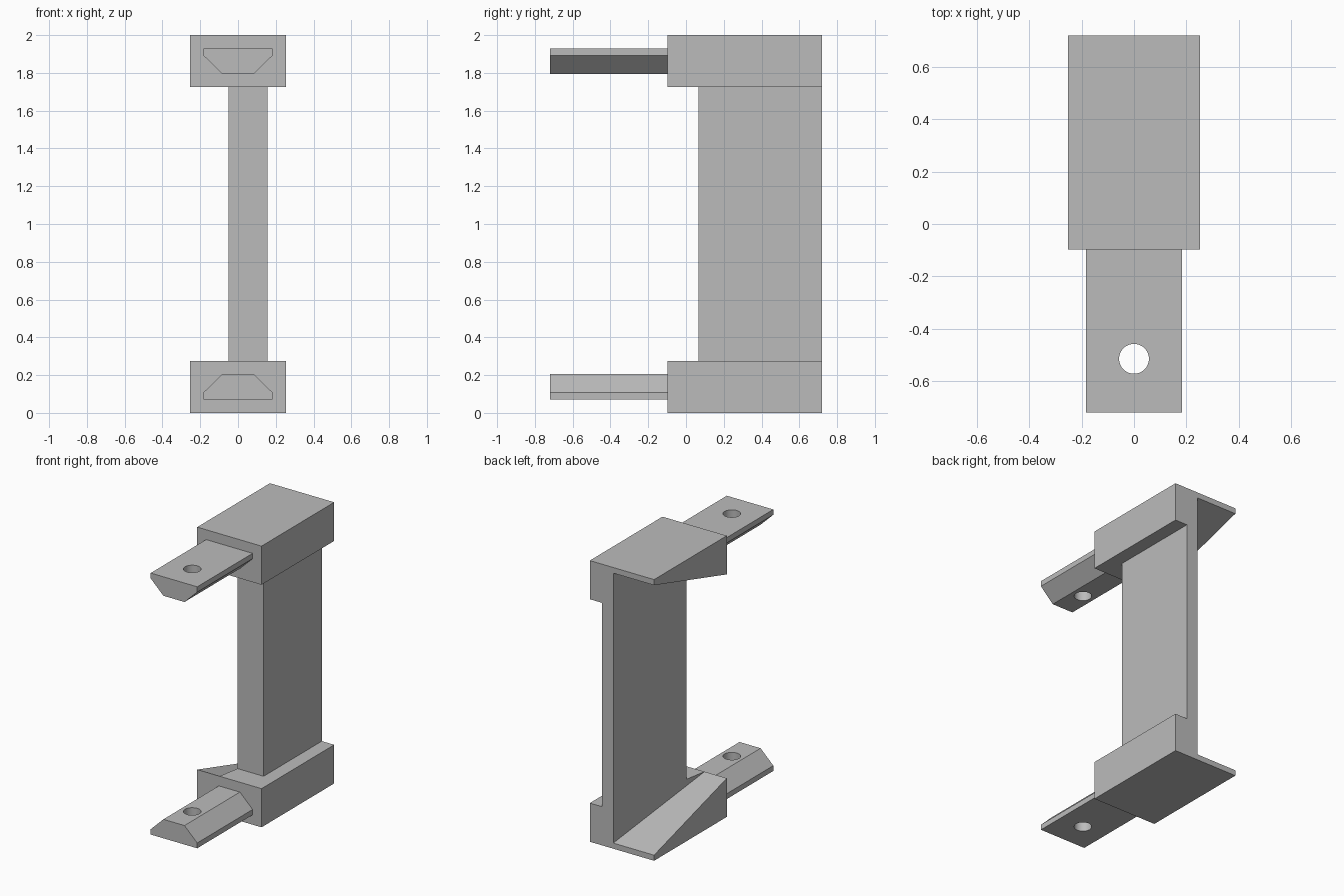
import bpy, bmesh
from mathutils import Vector

cube = bpy.data.objects.get("Cube")
if cube:
    bpy.data.objects.remove(cube, do_unlink=True)

grey = bpy.data.materials.new("plain grey")
grey.use_nodes = True
GREY = (0.5, 0.5, 0.5, 1)
grey.diffuse_color = GREY
grey.node_tree.nodes["Principled BSDF"].inputs["Base Color"].default_value = GREY

HALF_X, FRONT, BACK, HEIGHT = 0.253, -0.097, 0.72, 2.0
BLOCK = 0.275                       # height of each end block
WEB_FRONT, WEB_RIGHT = 0.065, 0.156


def loft(name, start, end):
    """Solid between two matching closed outlines."""
    bm = bmesh.new()
    a = [bm.verts.new(p) for p in start]
    b = [bm.verts.new(p) for p in end]
    bm.faces.new(a)
    bm.faces.new(b[::-1])
    for i in range(len(a)):
        j = (i + 1) % len(a)
        bm.faces.new((a[i], b[i], b[j], a[j]))
    bmesh.ops.recalc_face_normals(bm, faces=bm.faces)
    mesh = bpy.data.meshes.new(name)
    bm.to_mesh(mesh)
    bm.free()
    mesh.materials.append(grey)
    obj = bpy.data.objects.new(name, mesh)
    bpy.context.collection.objects.link(obj)
    return obj


def rect(y, x0, x1, z0, z1):
    return [Vector(p) for p in ((x0, y, z0), (x1, y, z0), (x1, y, z1), (x0, y, z1))]


def box(name, x0, x1, y0, y1, z0, z1):
    return loft(name, rect(y0, x0, x1, z0, z1), rect(y1, x0, x1, z0, z1))


def cut(target, *cutters):
    """Apply boolean differences and remove the cutters."""
    bpy.ops.object.select_all(action="DESELECT")
    bpy.context.view_layer.objects.active = target
    target.select_set(True)
    for cutter in cutters:
        cutter.hide_render = True
        mod = target.modifiers.new("cut", "BOOLEAN")
        mod.operation, mod.solver, mod.object = "DIFFERENCE", "EXACT", cutter
        bpy.ops.object.modifier_apply(modifier=mod.name)
        bpy.data.objects.remove(cutter, do_unlink=True)


# Bracket body: one solid with a web between two end blocks
body = box("bracket_body", -HALF_X, HALF_X, FRONT, BACK, 0, HEIGHT)
front_gap = box("front_gap", -1, 1, -1, WEB_FRONT, BLOCK, HEIGHT - BLOCK)
side_gap = box("side_gap", WEB_RIGHT, 1, -1, 1, BLOCK, HEIGHT - BLOCK)

# Flared pocket: widens towards the back, thinning the web and the blocks
near = rect(FRONT, -1, -0.078, BLOCK, HEIGHT - BLOCK)
far = rect(BACK, -1, 0.068, 0.04, HEIGHT - 0.04)
extended = [f + (f - n) * 0.05 for n, f in zip(near, far)]
pocket = loft("pocket", near, extended)
cut(body, front_gap, side_gap, pocket)

# Chamfered mounting bars, each with a round hole, mirrored top to bottom
half = [(0.183, 0.07), (0.183, 0.108), (0.083, 0.205)]
outline = half + [(-x, z) for x, z in reversed(half)]
for name, flip in (("lower_bar", False), ("upper_bar", True)):
    profile = [(x, HEIGHT - z if flip else z) for x, z in outline]
    bar = loft(name, [(x, -0.72, z) for x, z in profile],
               [(x, FRONT, z) for x, z in profile])
    bpy.ops.mesh.primitive_cylinder_add(
        vertices=40, radius=0.057, depth=0.5,
        location=(0, -0.515, HEIGHT - 0.14 if flip else 0.14))
    hole = bpy.context.object
    hole.data.materials.append(grey)
    cut(bar, hole)
    bpy.ops.object.shade_smooth_by_angle()
